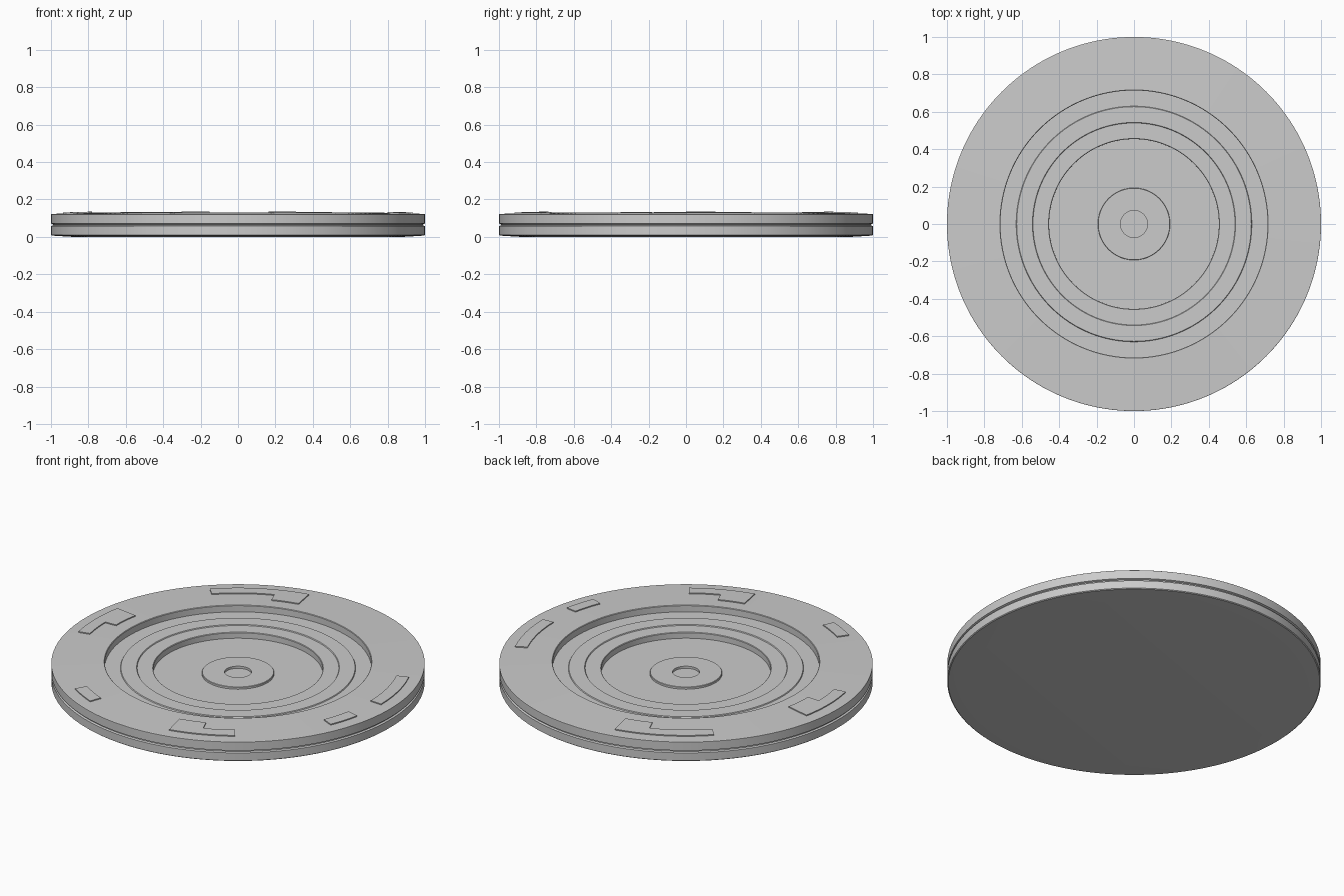
import bpy, bmesh
from math import radians, sin, cos, pi

if "Cube" in bpy.data.objects:
    bpy.data.objects.remove(bpy.data.objects["Cube"])

SEGMENTS = 160


def finish(name, bm):
    bmesh.ops.recalc_face_normals(bm, faces=bm.faces[:])
    mesh = bpy.data.meshes.new(name)
    bm.to_mesh(mesh)
    bm.free()
    ob = bpy.data.objects.new(name, mesh)
    bpy.context.collection.objects.link(ob)
    bpy.ops.object.select_all(action='DESELECT')
    ob.select_set(True)
    bpy.context.view_layer.objects.active = ob
    bpy.ops.object.shade_smooth_by_angle(angle=radians(25))
    return ob


def lathe(name, profile):
    """Revolve (radius, z) points around the z axis."""
    bm = bmesh.new()
    verts = [bm.verts.new((r, 0, z)) for r, z in profile]
    edges = [bm.edges.new(pair) for pair in zip(verts, verts[1:])]
    bmesh.ops.spin(bm, geom=verts + edges, cent=(0, 0, 0), axis=(0, 0, 1),
                   angle=2 * pi, steps=SEGMENTS)
    bmesh.ops.remove_doubles(bm, verts=bm.verts[:], dist=1e-5)
    return finish(name, bm)


def rim_height(r):
    # gently sloping top face, rising towards the centre
    return 0.123 + (1 - r) / 0.285 * 0.008


def raised_pad(name, start, end, step=None):
    """Thin arc on the rim; step = end angle of the wider inner section."""
    bm = bmesh.new()

    def point(r, a):
        a = radians(a)
        return bm.verts.new((r * cos(a), r * sin(a), rim_height(r) + 0.006))

    def arc(r0, r1, a0, a1, n=6):
        for i in range(n):
            b0 = a0 + (a1 - a0) * i / n
            b1 = a0 + (a1 - a0) * (i + 1) / n
            bm.faces.new([point(r0, b0), point(r1, b0),
                          point(r1, b1), point(r0, b1)])

    if step is None:
        arc(0.868, 0.936, start, end)
    else:
        arc(0.868, 0.936, start, step)
        arc(0.868, 0.936, step, end)
        arc(0.797, 0.868, start, step)
    bmesh.ops.remove_doubles(bm, verts=bm.verts[:], dist=1e-5)
    # skirt sunk slightly into the rim
    top = bm.faces[:]
    low = bmesh.ops.extrude_face_region(bm, geom=top, use_keep_orig=True)
    for v in low["geom"]:
        if isinstance(v, bmesh.types.BMVert):
            v.co.z -= 0.010
    return finish(name, bm)


# Main disc: underside, grooved edge, sloped rim, stepped dish
lathe("disc_body", [
    (0, 0), (0.88, 0), (0.995, 0.007), (1, 0.011), (1, 0.057), (0.99, 0.061),
    (0.99, 0.067), (1, 0.071), (1, 0.121), (0.997, rim_height(0.997)),
    (0.717, 0.131), (0.714, 0.128), (0.714, 0.092),
    (0.63, 0.092), (0.627, 0.097), (0.543, 0.097), (0.54, 0.092),
    (0.457, 0.092), (0.454, 0.089), (0.454, 0.057), (0, 0.057)])

# Central hub ring with a small round hole
lathe("centre_hub", [
    (0.072, 0.055), (0.072, 0.070), (0.191, 0.070), (0.193, 0.068),
    (0.193, 0.055), (0.072, 0.055)])

# Raised pads around the rim
PADS = [(0, 23, None), (101, 134.3, 112), (168.6, 191, 180),
        (236.3, 247.2, None), (281.8, 304, 292.6), (337, 348, None)]
for i, (start, end, step) in enumerate(PADS):
    raised_pad(f"rim_pad_{i + 1}", start, end, step)
